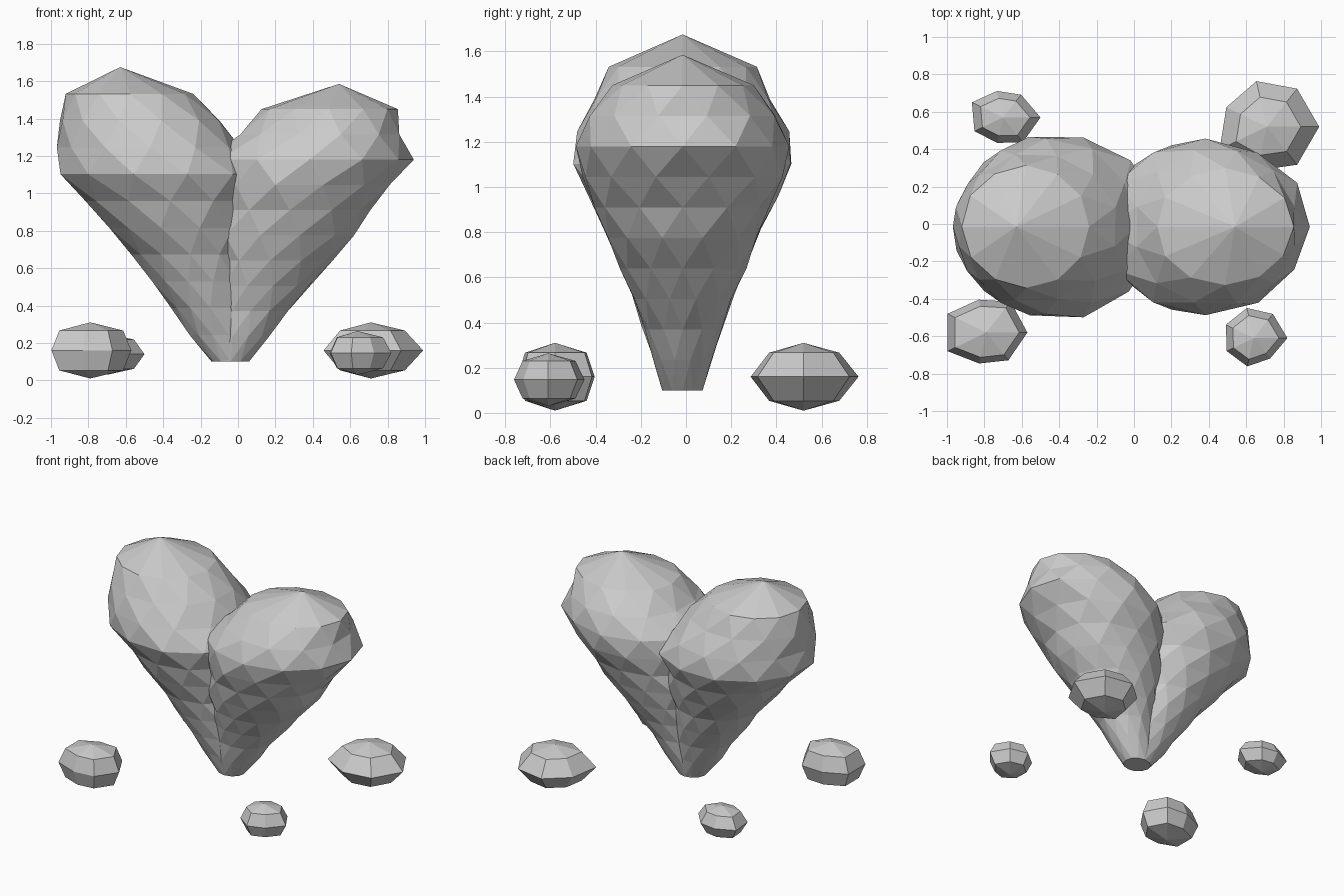
import bpy, bmesh, math, random

if "Cube" in bpy.data.objects:
    bpy.data.objects.remove(bpy.data.objects["Cube"])

random.seed(4)


def make_object(name, rings, bottom=None, top=None, staggered=False):
    """Skin a stack of rings; close each end with a pole or a flat cap."""
    bm = bmesh.new()
    loops = [[bm.verts.new(p) for p in ring] for ring in rings]
    n = len(loops[0])
    for i, (lo, hi) in enumerate(zip(loops, loops[1:])):
        for k in range(n):
            j = (k + 1) % n
            if not staggered:
                bm.faces.new((lo[k], lo[j], hi[j], hi[k]))
            elif i % 2 == 0:
                bm.faces.new((lo[k], lo[j], hi[k]))
                bm.faces.new((lo[j], hi[j], hi[k]))
            else:
                bm.faces.new((lo[k], lo[j], hi[j]))
                bm.faces.new((lo[k], hi[j], hi[k]))
    for loop, pole in ((loops[0], bottom), (loops[-1], top)):
        if pole is None:
            bm.faces.new(loop)
        else:
            v = bm.verts.new(pole)
            for k in range(n):
                bm.faces.new((loop[k], loop[(k + 1) % n], v))
    bmesh.ops.recalc_face_normals(bm, faces=bm.faces[:])
    mesh = bpy.data.meshes.new(name)
    bm.to_mesh(mesh)
    bm.free()
    obj = bpy.data.objects.new(name, mesh)
    bpy.context.collection.objects.link(obj)
    return obj


def lobe(name, apex_x, apex_z, rx, ry):
    """Leaning lobe of eleven staggered 12-sided rings and an apex."""
    base_x, base_z, cy, sides = -0.04, 0.10, -0.015, 12
    rings = []
    for i, (a, b) in enumerate(zip(rx, ry)):
        t = i / 11
        cx = base_x + (apex_x - base_x) * t
        z = base_z + (apex_z - base_z) * t
        ring = []
        for k in range(sides):
            ang = math.tau * (k + 0.5 * (i % 2)) / sides
            s = random.uniform(0.98, 1.02) * (1.025 if i % 2 else 1)
            ring.append((cx + a * s * math.cos(ang), cy + b * s * math.sin(ang), z))
        rings.append(ring)
    make_object(name, rings, top=(apex_x, cy, apex_z), staggered=True)


def rock(name, cx, cy, cz, half_h, cap, radii):
    """Seven-sided pebble with a wide middle ring and two smaller rings."""
    rings = []
    for dz, s in ((-0.71, cap), (0, 1), (0.71, cap)):
        rings.append([(cx + r * s * math.cos(math.tau * k / 7),
                       cy + r * s * math.sin(math.tau * k / 7),
                       cz + dz * half_h) for k, r in enumerate(radii)])
    make_object(name, rings, (cx, cy, cz - half_h), (cx, cy, cz + half_h))


# Two lobes forming the heart
lobe("left_lobe", -0.63, 1.675,
     [.10, .165, .21, .26, .31, .39, .45, .54, .49, .425, .34],
     [.09, .13, .18, .23, .29, .35, .42, .48, .475, .39, .33])
lobe("right_lobe", 0.54, 1.585,
     [.10, .155, .20, .265, .33, .40, .44, .48, .56, .43, .365],
     [.09, .13, .17, .22, .28, .335, .39, .44, .465, .41, .31])

# Four loose rocks around it
rock("rock_back_right", .71, .52, .16, .15, .65, [.28, .26, .25, .24, .28, .24, .26])
rock("rock_front_left", -.79, -.58, .16, .15, .80, [.22, .21, .18, .23, .23, .17, .19])
rock("rock_front_right", .64, -.61, .147, .117, .75, [.18, .165, .165, .165, .16, .155, .14])
rock("rock_back_left", -.70, .57, .14, .11, .72, [.20, .155, .145, .185, .17, .14, .17])
